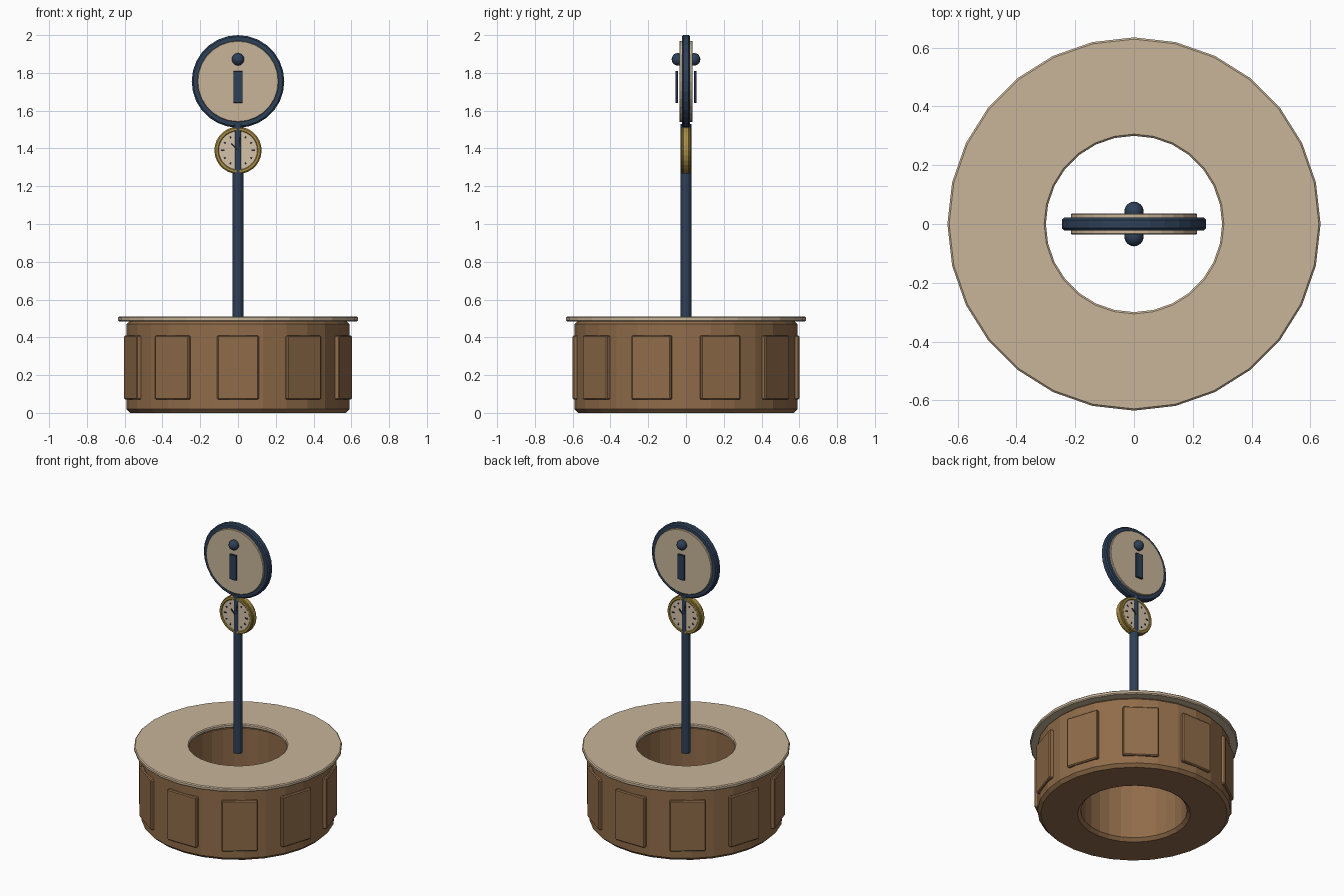
import bpy, bmesh, math
from mathutils import Matrix, Vector

cube = bpy.data.objects.get("Cube")
if cube:
    bpy.data.objects.remove(cube, do_unlink=True)


def material(name, r, g, b):
    m = bpy.data.materials.new(name)
    m.use_nodes = True
    m.diffuse_color = (r, g, b, 1)
    m.node_tree.nodes["Principled BSDF"].inputs["Base Color"].default_value = (r, g, b, 1)
    return m


wood = material("brown wood", 0.28, 0.15, 0.068)
tan = material("tan", 0.58, 0.46, 0.32)
navy = material("navy metal", 0.027, 0.052, 0.098)
gold = material("gold", 0.40, 0.27, 0.06)
cream = material("cream", 0.66, 0.54, 0.40)
black = material("black", 0.015, 0.015, 0.018)

FACING = Matrix.Rotation(math.pi / 2, 4, 'X')   # turns a z axis towards the front


def finish(name, bm, mat, matrix=Matrix()):
    bmesh.ops.recalc_face_normals(bm, faces=bm.faces)
    bm.transform(matrix)
    me = bpy.data.meshes.new(name)
    bm.to_mesh(me)
    bm.free()
    me.materials.append(mat)
    ob = bpy.data.objects.new(name, me)
    bpy.context.collection.objects.link(ob)
    return ob


def ring(name, inner, outer, low, high, bevel, mat, sides=28):
    """Bevelled hollow ring around z."""
    b = bevel
    profile = [(inner + b, low), (outer - b, low), (outer, low + b), (outer, high - b),
               (outer - b, high), (inner + b, high), (inner, high - b), (inner, low + b)]
    bm = bmesh.new()
    loops = []
    for i in range(sides):
        a = math.tau * i / sides
        loops.append([bm.verts.new((r * math.cos(a), r * math.sin(a), z)) for r, z in profile])
    for i in range(sides):
        p, q = loops[i], loops[(i + 1) % sides]
        for j in range(len(profile)):
            k = (j + 1) % len(profile)
            bm.faces.new((p[j], q[j], q[k], p[k]))
    return finish(name, bm, mat)


def disc(name, radius, half, bevel, mat, matrix, sides=28):
    """Solid cylinder with bevelled rims."""
    bm = bmesh.new()
    bmesh.ops.create_cone(bm, cap_ends=True, segments=sides, radius1=radius,
                          radius2=radius, depth=2 * half)
    if bevel:
        rims = [e for e in bm.edges if abs(e.verts[0].co.z - e.verts[1].co.z) < half]
        bmesh.ops.bevel(bm, geom=rims, offset=bevel, segments=1, affect='EDGES')
    return finish(name, bm, mat, matrix)


def box(name, size, mat, matrix, bevel=0):
    bm = bmesh.new()
    bmesh.ops.create_cube(bm, size=1, matrix=Matrix.Diagonal((*size, 1)))
    if bevel:
        bmesh.ops.bevel(bm, geom=bm.edges[:], offset=bevel, segments=1, affect='EDGES')
    return finish(name, bm, mat, matrix)


def at(x, y, z):
    return Matrix.Translation(Vector((x, y, z)))


# Round counter with its worktop
ring("counter_body", 0.325, 0.59, 0, 0.49, 0.02, wood)
ring("counter_top", 0.30, 0.635, 0.484, 0.51, 0.006, tan)

# Raised panels around the counter
for i in range(10):
    turn = Matrix.Rotation(math.tau * i / 10, 4, 'Z')
    box(f"counter_panel_{i + 1}", (0.22, 0.04, 0.34), wood,
        turn @ at(0, -0.58, 0.24), 0.006)

# Post and sign
disc("post", 0.028, 0.535, 0, navy, at(0, 0, 0.995), 12)
sign = at(0, 0, 1.755)
disc("sign_rim", 0.245, 0.022, 0.008, navy, sign @ FACING)
disc("sign_face", 0.215, 0.035, 0.003, tan, sign @ FACING)

# Clock body
clock = at(0, 0, 1.39)
disc("clock_case", 0.125, 0.018, 0.006, gold, clock @ FACING)
disc("clock_face", 0.102, 0.023, 0, cream, clock @ FACING)

# Details repeated on front and back
for side, angle in (("front", 0), ("back", math.pi)):
    turn = Matrix.Rotation(angle, 4, 'Z')

    # Sign symbol: a ball over a bar
    bm = bmesh.new()
    bmesh.ops.create_uvsphere(bm, u_segments=16, v_segments=10, radius=0.033)
    finish(f"symbol_dot_{side}", bm, navy, turn @ at(0, -0.043, 1.872))
    box(f"symbol_bar_{side}", (0.05, 0.014, 0.168), navy,
        turn @ at(0, -0.049, 1.725), 0.002)

    # Clock rim, hour marks and hands
    rim = ring(f"clock_rim_{side}", 0.102, 0.122, 0.012, 0.026, 0.004, gold)
    rim.data.transform(turn @ clock @ FACING)
    for h in range(12):
        spin = Matrix.Rotation(math.tau * h / 12, 4, 'Y')
        long = 0.018 if h % 3 == 0 else 0.011
        box(f"hour_mark_{side}_{h}", (0.008, 0.004, long), black,
            turn @ clock @ spin @ at(0, -0.024, 0.08))
    for name, degrees, length in (("hour_hand", -45, 0.05), ("minute_hand", 8, 0.07)):
        spin = Matrix.Rotation(math.radians(degrees), 4, 'Y')
        box(f"{name}_{side}", (0.008, 0.004, length), black,
            turn @ clock @ spin @ at(0, -0.025, length / 2))
